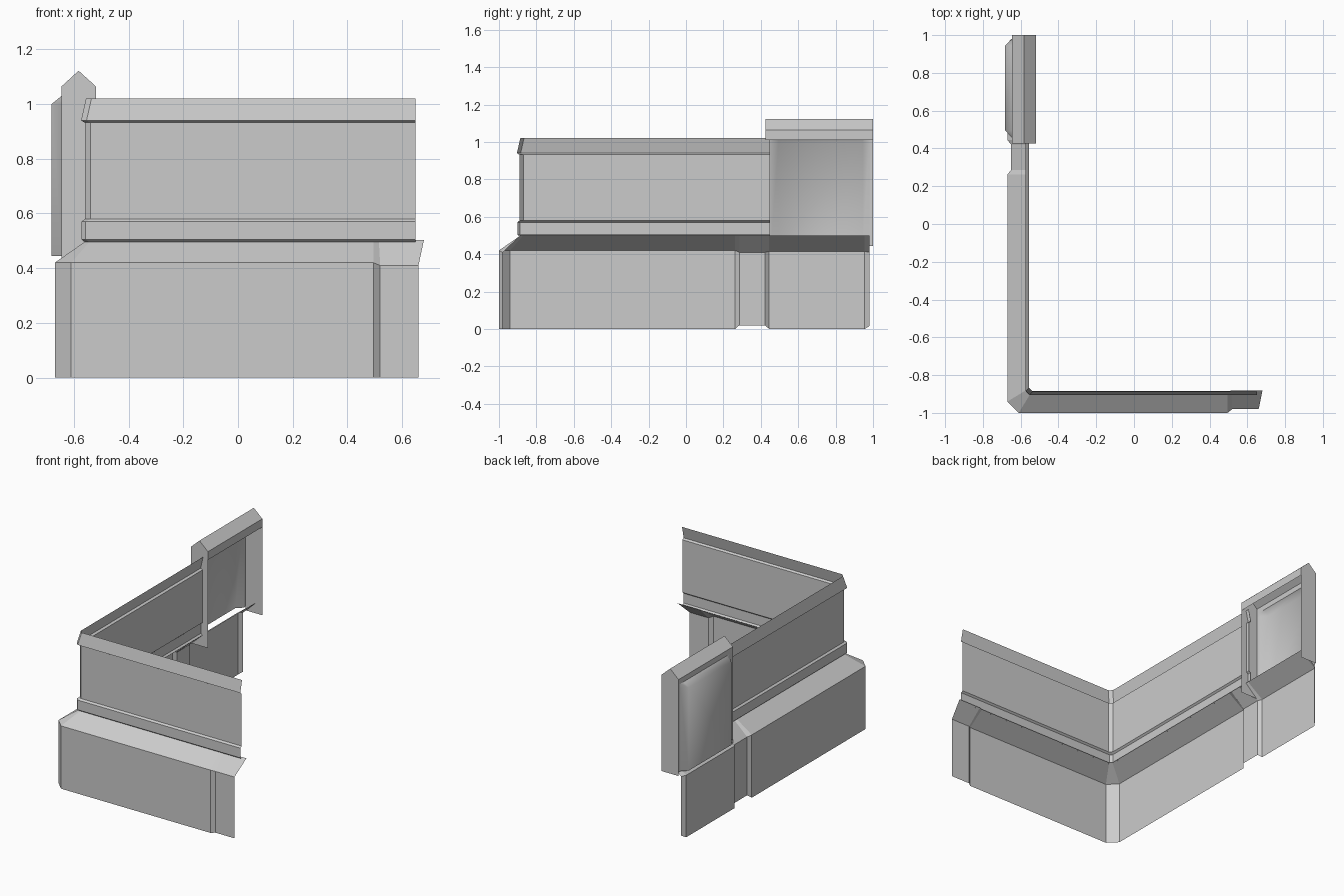
import bpy, math

if "Cube" in bpy.data.objects:
    bpy.data.objects.remove(bpy.data.objects["Cube"], do_unlink=True)

grey = bpy.data.materials.new("plain_grey")
grey.use_nodes = True
COLOUR = (0.6, 0.6, 0.6, 1)
grey.diffuse_color = COLOUR
grey.node_tree.nodes["Principled BSDF"].inputs["Base Color"].default_value = COLOUR


def add_mesh(name, verts, faces):
    mesh = bpy.data.meshes.new(name)
    mesh.from_pydata(verts, [], faces)
    mesh.materials.append(grey)
    obj = bpy.data.objects.new(name, mesh)
    bpy.context.collection.objects.link(obj)
    return obj


def add_sheet(name, columns):
    """Skin a grid of columns; each column runs upward, columns run clockwise."""
    n = len(columns[0])
    verts = [p for col in columns for p in col]
    faces = [(i * n + j, i * n + j + 1, (i + 1) * n + j + 1, (i + 1) * n + j)
             for i in range(len(columns) - 1) for j in range(n - 1)]
    return add_mesh(name, verts, faces)


LEFT, FRONT = -0.67, -1.0      # outer wall planes


def corner_columns(profile, x_end, y_end):
    """Sweep an (inset, height, chamfer) profile around the corner."""
    ends = [[], [], [], []]
    for d, z, c in profile:
        x, y = LEFT + d, FRONT + d
        ends[0].append((x_end, y, z))
        ends[1].append((x + c, y, z))
        ends[2].append((x, y + c, z))
        ends[3].append((x, y_end, z))
    return ends


# Upper wall with base strip and leaning top band
upper = [(0.11, 0.495, 0.015), (0.098, 0.505, 0.015), (0.098, 0.57, 0.015),
         (0.11, 0.58, 0.02), (0.11, 0.932, 0.02), (0.096, 0.94, 0.02),
         (0.114, 1.02, 0.02)]
add_sheet("upper_wall", corner_columns(upper, 0.65, 0.45))

# Lower wall with sloped shoulder, then recessed bays at both ends
lower = [(0, 0, 0.06), (0, 0.42, 0.06), (0.115, 0.5, 0.015)]
main = corner_columns(lower, 0.495, 0.262)


def front_bay(x, x_top, y, z):
    return [(x, y, 0), (x, y, z), (x_top, -0.882, 0.503)]


def side_bay(y, x, base, z):
    return [(x, y, base), (x, y, z), (-0.555, y, 0.5)]


front_end = [front_bay(0.66, 0.68, -0.98, 0.41), front_bay(0.52, 0.515, -0.98, 0.41)]
side_end = [side_bay(y, x, base, z) for y, x, base, z in (
    (0.285, -0.652, 0.02, 0.41), (0.422, -0.652, 0.02, 0.41),
    (0.445, -0.67, 0, 0.415), (0.955, -0.67, 0, 0.415), (0.98, -0.65, 0.015, 0.41))]
add_sheet("lower_wall", front_end + main + side_end)

# Peaked pillar: cap roof and its two end plates
Y0, Y1 = 0.425, 1.0
OUT, MID, INN = -0.645, -0.583, -0.52
roof = [(OUT, 1.03), (OUT, 1.065), (MID, 1.122), (INN, 1.065), (INN, 1.01)]
add_sheet("pillar_roof", [[(x, y, z) for x, z in roof] for y in (Y0, Y1)])
plate = [(OUT, 0.42)] + roof[1:4] + [(INN, 0.42)]
for name, y in (("pillar_front_plate", Y0), ("pillar_back_plate", Y1)):
    order = (0, 1, 2, 3, 4) if y == Y1 else (4, 3, 2, 1, 0)
    add_mesh(name, [(x, y, z) for x, z in plate], [order])

# Raised outer panel on the pillar
bulge = [(Y0, OUT), (0.455, OUT), (0.495, -0.682), (0.945, -0.682), (0.98, OUT), (Y1, OUT)]
panel = add_sheet("pillar_panel",
                  [[(x, y, 0.445), (x, y, 1.0), (OUT, y, 1.03)] for y, x in bulge])
bpy.ops.object.select_all(action="DESELECT")
panel.select_set(True)
bpy.context.view_layer.objects.active = panel
bpy.ops.object.shade_smooth_by_angle(angle=math.radians(50))
